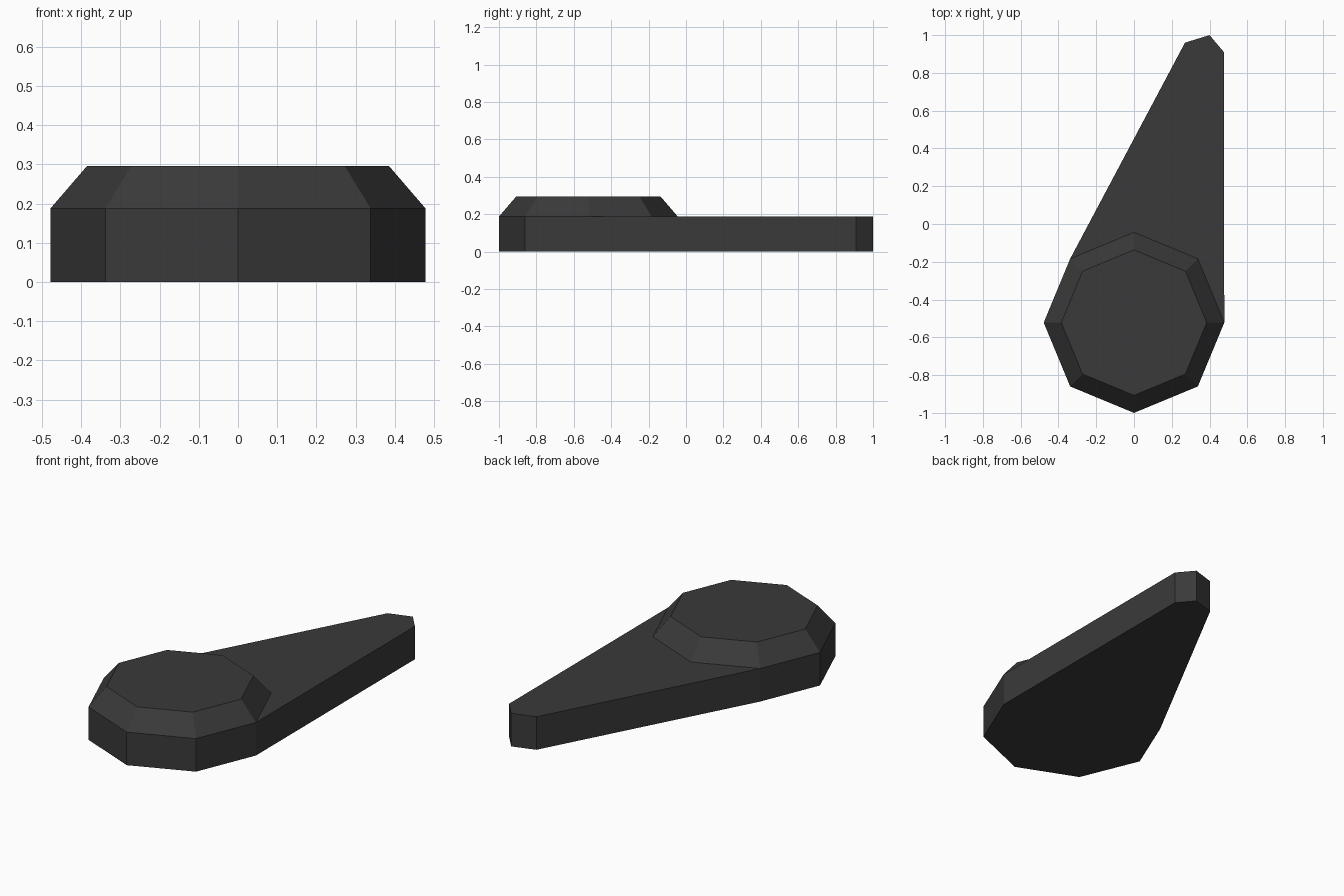
import bpy
import bmesh
from math import cos, sin, radians

cube = bpy.data.objects.get("Cube")
if cube:
    bpy.data.objects.remove(cube, do_unlink=True)

CENTRE_Y = -0.522
BASE_TOP = 0.188
CAP_TOP = 0.296

# Single dark grey colour
grey = bpy.data.materials.new("dark_grey")
grey.use_nodes = True
colour = (0.042, 0.042, 0.042, 1)
grey.diffuse_color = colour
shader = grey.node_tree.nodes["Principled BSDF"]
shader.inputs["Base Color"].default_value = colour
shader.inputs["Roughness"].default_value = 0.8


def ring(radius, start, stop):
    """Octagon corners between two angles, counter-clockwise."""
    return [(radius * cos(radians(a)), CENTRE_Y + radius * sin(radians(a)))
            for a in range(start, stop + 1, 45)]


def loft(name, lower, upper, z0, z1, closed_bottom):
    """Join two matching outlines into a flat-faced solid."""
    bm = bmesh.new()
    low = [bm.verts.new((x, y, z0)) for x, y in lower]
    high = [bm.verts.new((x, y, z1)) for x, y in upper]
    for i in range(len(low)):
        j = (i + 1) % len(low)
        bm.faces.new((low[i], low[j], high[j], high[i]))
    bm.faces.new(high)
    if closed_bottom:
        bm.faces.new(low[::-1])
    mesh = bpy.data.meshes.new(name)
    bm.to_mesh(mesh)
    bm.free()
    mesh.materials.append(grey)
    obj = bpy.data.objects.new(name, mesh)
    bpy.context.collection.objects.link(obj)
    return obj


# Tapered lever plate: rounded front end, blunt offset tip
tip = [(0.476, 0.91), (0.4, 1.0), (0.27, 0.96)]
outline = ring(0.478, 135, 360) + tip
loft("lever_plate", outline, outline, 0, BASE_TOP, True)

# Bevelled octagonal cap, resting on the plate
loft("pivot_cap", ring(0.478, 0, 315), ring(0.385, 0, 315),
     BASE_TOP, CAP_TOP, False)

# Small corner of plate top left of the tapered side is covered by the cap
